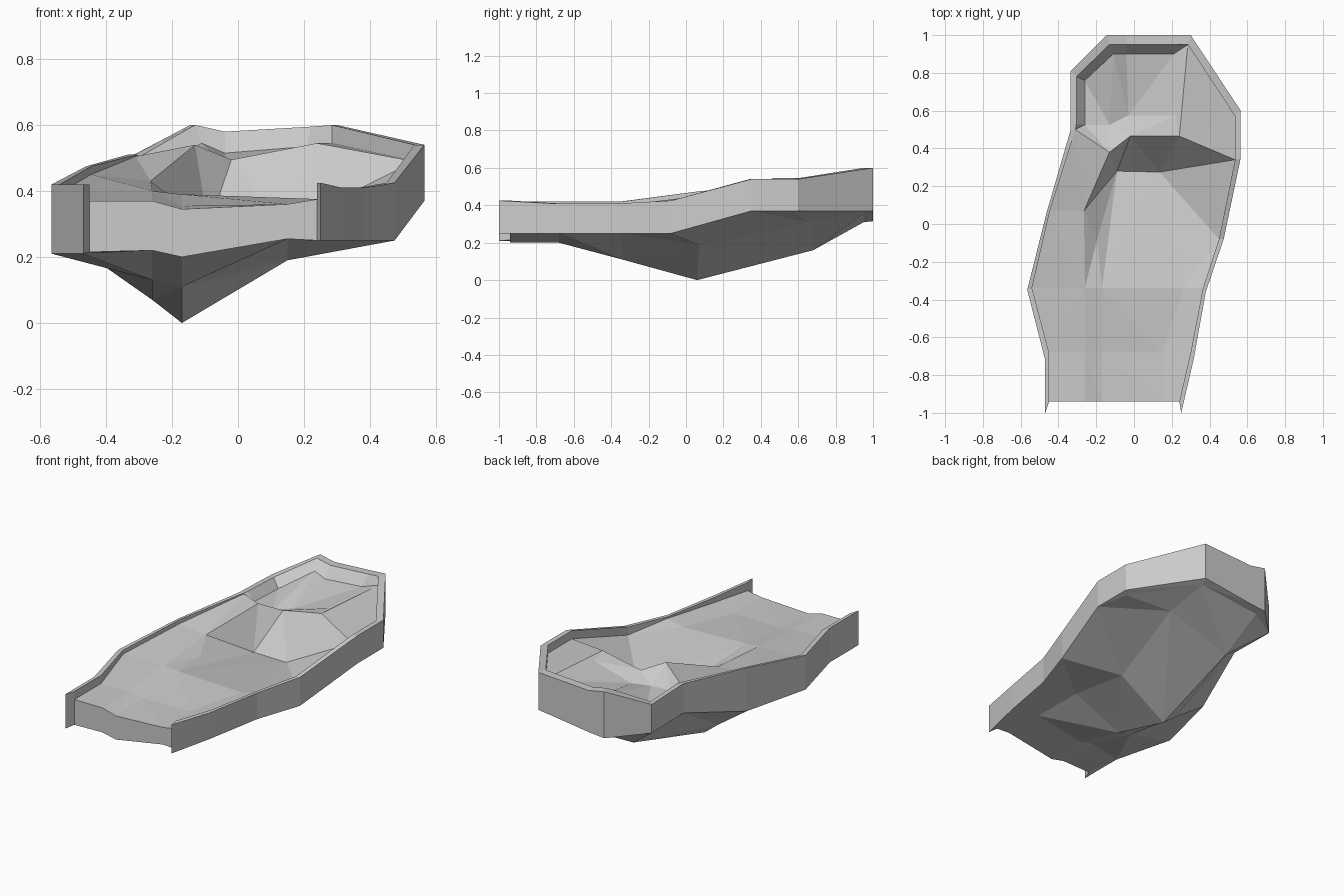
import bpy
from mathutils import Vector
from mathutils.geometry import delaunay_2d_cdt

default_cube = bpy.data.objects.get("Cube")
if default_cube:
    bpy.data.objects.remove(default_cube, do_unlink=True)

# One matte grey for the whole shell
grey = bpy.data.materials.new("stone grey")
grey.use_nodes = True
grey.diffuse_color = (0.6, 0.6, 0.6, 1)
grey.node_tree.nodes["Principled BSDF"].inputs["Base Color"].default_value = grey.diffuse_color


def points(rows):
    """Turn rows given in hundredths of a unit into vectors."""
    return [Vector(row) / 100 for row in rows]


def at_heights(plan, heights):
    """Copy plan points to new heights given in hundredths of a unit."""
    return [Vector((p.x, p.y, h / 100)) for p, h in zip(plan, heights)]


def make_object(name, verts, faces):
    mesh = bpy.data.meshes.new(name)
    mesh.from_pydata([tuple(v) for v in verts], [], faces)
    mesh.materials.append(grey)
    mesh.update()
    part = bpy.data.objects.new(name, mesh)
    bpy.context.collection.objects.link(part)
    return part


def make_strips(name, rails):
    """Join neighbouring rails of equal length with quads."""
    count = len(rails[0])
    verts = [v for rail in rails for v in rail]
    faces = []
    for r in range(len(rails) - 1):
        for i in range(r * count, (r + 1) * count - 1):
            faces.append((i, i + 1, i + 1 + count, i + count))
    return make_object(name, verts, faces)


def make_sheet(name, border, creases, facing_up=True):
    """Triangulate a faceted surface that keeps its border and crease lines."""
    verts, edges, lookup = [], [], {}

    def index_of(point):
        key = (round(point.x, 3), round(point.y, 3))
        if key not in lookup:
            lookup[key] = len(verts)
            verts.append(point)
        return lookup[key]

    for line in [border + border[:1]] + creases:
        ids = [index_of(p) for p in line]
        edges += list(zip(ids, ids[1:]))
    outline = [index_of(p) for p in border]
    flat, _, faces, origins, _, _ = delaunay_2d_cdt(
        [v.to_2d() for v in verts], edges, [outline], 1, 1e-5)
    solid = []
    for position, origin in zip(flat, origins):
        if origin:
            solid.append(verts[origin[0]])
        else:
            # A crossing of two lines takes the height of its nearest point
            near = min(verts, key=lambda v: (v.to_2d() - position).length)
            solid.append(Vector((position.x, position.y, near.z)))
    oriented = []
    for face in faces:
        a, b, c = (solid[i] for i in face[:3])
        up = (b - a).cross(c - a).z > 0
        oriented.append(face if up == facing_up else face[::-1])
    return make_object(name, solid, oriented)


# Rim stations, from the front right end round the back to the front left end
outer_top = points([
    (-47, -100, 42), (-47, -72, 42), (-56.5, -35, 42), (-46, 7, 47.5),
    (-33.5, 50, 51), (-33.5, 54, 51), (-33.5, 81, 50), (-14.5, 100, 60),
    (-4, 100, 58), (22, 100, 59.5), (30, 100, 60), (56.5, 60, 54),
    (56.5, 35, 54), (47.5, -8, 42.5), (38, -36, 41), (31.5, -72, 41),
    (25, -100, 42.5)])
inner_plan = points([
    (-45, -94), (-45, -68), (-54, -34), (-44.5, 7), (-31, 50), (-30.5, 53),
    (-30.5, 78), (-13, 95), (-4, 95), (22, 95), (28.5, 95), (53.5, 57),
    (53.5, 34), (45, -8), (36.5, -34), (30, -68), (24, -94)])
inner_top = [Vector((p.x, p.y, q.z)) for p, q in zip(inner_plan, outer_top)]
outer_base = at_heights(outer_top, [
    21, 21, 21, 21, 33, 33, 32.5, 31.5, 32.5, 36, 37, 37, 37, 25, 25, 25, 25])

# Where the floor meets the inside of the rim
floor_edge = at_heights(inner_plan, [
    37, 37, 39.5, 45, 50.5, 46, 45, 54, 51, 53, 54.5, 49, 49, 37.5, 40, 38, 37.5])
floor_edge[5:10] = points([
    (-26, 52.5, 46), (-26, 76, 45), (-11, 90, 54.5), (-4, 90, 51.5), (21, 90, 53.5)])

make_strips("rim_wall", [outer_base, outer_top, inner_top, floor_edge])

# Floor landmarks: pit, ridge and rear basin
front_a, front_b, front_c = points([(-26, -94, 37), (-17, -94, 34.5), (15, -94, 36)])
mid_a, mid_b, mid_c = points([(-26, -68, 37), (-17, -68, 35.5), (15, -68, 36)])
hump_a, hump_b, hump_c = points([(-26, -34, 40), (-17, -34, 39), (26, -34, 37.5)])
shoulder, pit_right, pit_left = points([(-26.5, 7, 43), (-9, 28, 29), (13.5, 27.5, 29)])
peak, ridge_right, ridge_left = points([(-13, 38, 54), (-2, 46.5, 49.5), (24, 46.5, 54.5)])
basin_step, basin_right, basin_left = points([
    (-13, 52.5, 45), (-3, 57.5, 46), (22, 57.5, 53)])
pit_flank = (shoulder + hump_a + hump_b + pit_right) / 4

make_sheet("floor", floor_edge + [front_c, front_b, front_a], [
    [front_a, mid_a, hump_a, shoulder, peak, ridge_right, ridge_left, floor_edge[12]],
    [front_b, mid_b, hump_b, pit_right, pit_left, floor_edge[13]],
    [front_c, mid_c, hump_c, floor_edge[14]],
    [floor_edge[1], mid_a, mid_b, mid_c, floor_edge[15]],
    [floor_edge[2], hump_a, hump_b, hump_c],
    [floor_edge[3], shoulder, pit_right, ridge_right, basin_right, floor_edge[8]],
    [shoulder, pit_flank, hump_b],
    [floor_edge[12], pit_left, ridge_left, basin_left, floor_edge[9]],
    [floor_edge[4], peak, basin_step, floor_edge[5]],
    [basin_step, basin_right, basin_left],
    [basin_step, floor_edge[7]],
    [ridge_left, floor_edge[10]]])

# Front edge of the underside sits directly below the front edge of the floor
front_base = at_heights(
    [inner_top[0], front_a, front_b, front_c, inner_top[-1]], [21.5, 22, 20, 25.5, 25])
make_strips("front_panel", [
    front_base, [floor_edge[0], front_a, front_b, front_c, floor_edge[-1]]])

# Pointed ends of the rim that reach past the front panel
for name, end in (("right_rim_end", 0), ("left_rim_end", -1)):
    make_strips(name, [[outer_base[end], front_base[end]],
                       [outer_top[end], inner_top[end]]])

# Faceted keel underneath, with a shallow lip inside the rear rim
keel_front_right, keel_front, keel_front_left = points([
    (-26, -68, 22), (-17, -68, 20), (15, -68, 25.5)])
keel_mid_right, keel_mid, keel_mid_left = points([
    (-26, -34, 13), (-17, -34, 11), (15, -34, 25)])
keel_right, keel_tip, keel_left = points([(-26, 6, 7), (-17, 6, 0), (15, 7, 19)])
keel_back, keel_back_left = points([(-12, 68, 16), (28, 66, 31)])
lip_right, lip_back, lip_left = points([(-12, 95, 31), (28, 95, 35.5), (53.5, 57, 36)])

make_sheet("underside", outer_base + front_base[::-1], [
    [front_base[1], keel_front_right, keel_mid_right, keel_right, keel_back],
    [front_base[2], keel_front, keel_mid, keel_tip, keel_back, lip_right, outer_base[7]],
    [front_base[3], keel_front_left, keel_mid_left, keel_left, keel_back_left,
     lip_back, outer_base[10]],
    [outer_base[1], keel_front_right, keel_front, keel_front_left, outer_base[15]],
    [outer_base[2], keel_mid_right, keel_mid, keel_mid_left, outer_base[14]],
    [outer_base[3], keel_right, keel_tip, keel_left, outer_base[13]],
    [outer_base[4], keel_back, keel_back_left, lip_left, outer_base[11]],
    [lip_right, lip_back, lip_left, outer_base[12], keel_left],
    [keel_front_left, keel_mid],
    [keel_mid, keel_left],
    [keel_tip, keel_back_left]], facing_up=False)
